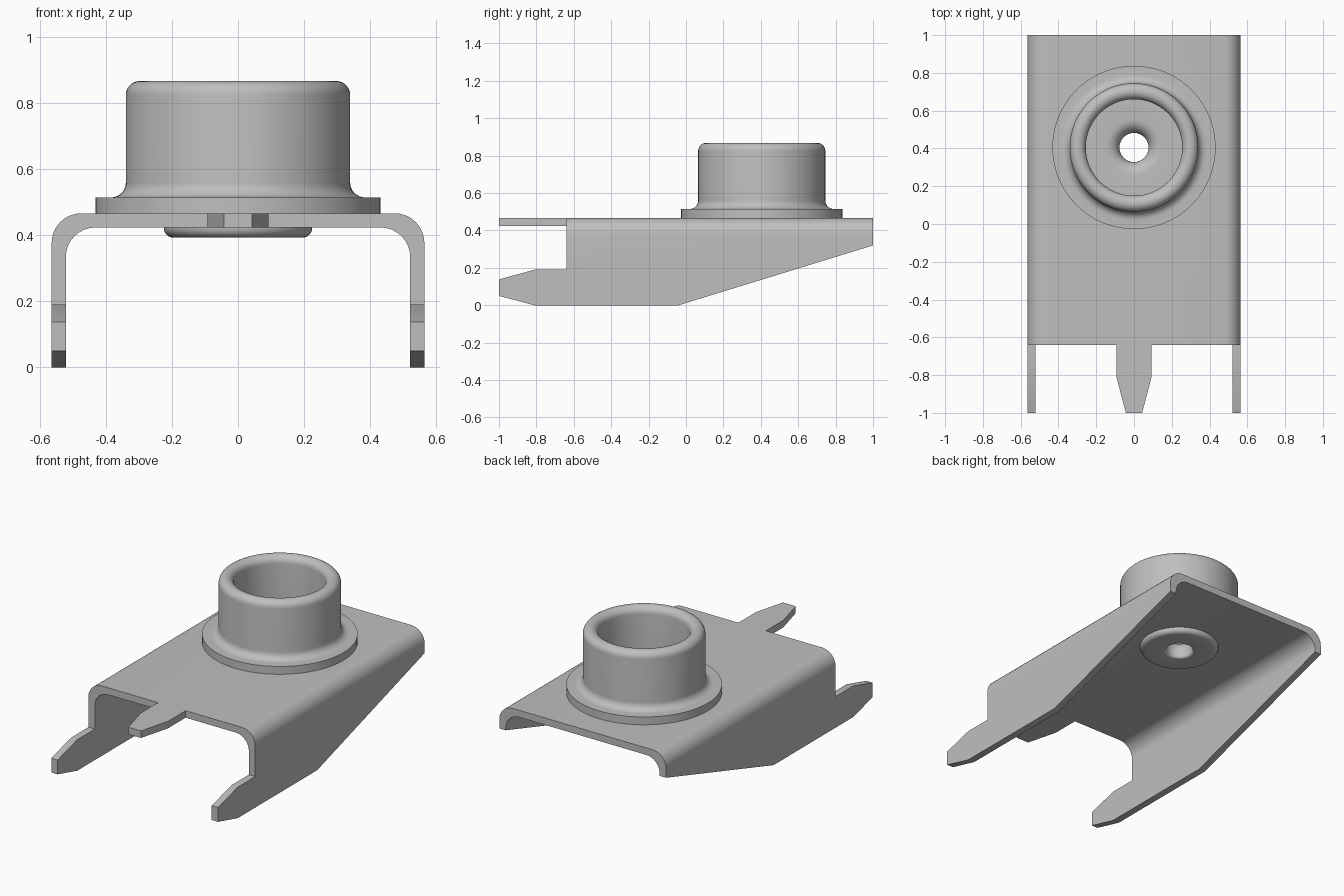
import bpy, bmesh
from math import cos, sin, pi, radians

cube = bpy.data.objects.get("Cube")
if cube:
    bpy.data.objects.remove(cube, do_unlink=True)

metal = bpy.data.materials.new("grey metal")
metal.use_nodes = True
GREY = (0.52, 0.52, 0.52, 1)
metal.diffuse_color = GREY
metal.node_tree.nodes["Principled BSDF"].inputs["Base Color"].default_value = GREY


def make_object(name, bm):
    bmesh.ops.recalc_face_normals(bm, faces=bm.faces)
    mesh = bpy.data.meshes.new(name)
    bm.to_mesh(mesh)
    bm.free()
    mesh.materials.append(metal)
    obj = bpy.data.objects.new(name, mesh)
    bpy.context.collection.objects.link(obj)
    return obj


def extrude(name, outline, depth):
    """Extrude a closed outline of 3D points along a vector."""
    bm = bmesh.new()
    face = bm.faces.new([bm.verts.new(p) for p in outline])
    out = bmesh.ops.extrude_face_region(bm, geom=[face])["geom"]
    verts = [v for v in out if isinstance(v, bmesh.types.BMVert)]
    bmesh.ops.translate(bm, verts=verts, vec=depth)
    return make_object(name, bm)


def arc(cx, cz, r, start, end, steps=8):
    angles = [radians(start + (end - start) * i / steps) for i in range(steps + 1)]
    return [(cx + r * cos(a), cz + r * sin(a)) for a in angles]


def lathe(name, profile, y, steps=96):
    """Spin a closed radius/height profile about a vertical axis."""
    bm = bmesh.new()
    rings = []
    for i in range(steps):
        a = 2 * pi * i / steps
        rings.append([bm.verts.new((r * cos(a), y + r * sin(a), z)) for r, z in profile])
    n = len(profile)
    for i in range(steps):
        a, b = rings[i], rings[(i + 1) % steps]
        for j in range(n):
            k = (j + 1) % n
            bm.faces.new((a[j], b[j], b[k], a[k]))
    return make_object(name, bm)


def boolean(obj, cutter, operation):
    mod = obj.modifiers.new(operation.lower(), "BOOLEAN")
    mod.operation = operation
    mod.solver = "EXACT"
    mod.object = cutter
    bpy.context.view_layer.objects.active = obj
    bpy.ops.object.modifier_apply(modifier=mod.name)
    bpy.data.objects.remove(cutter, do_unlink=True)


def smooth(obj):
    bpy.ops.object.select_all(action="DESELECT")
    obj.select_set(True)
    bpy.context.view_layer.objects.active = obj
    bpy.ops.object.shade_smooth_by_angle(angle=radians(30))


WIDTH, TOP, SHEET, BEND = 0.565, 0.467, 0.043, 0.09
CUP_Y = 0.405

# Bent sheet channel: a folded cross-section trimmed to the side outline
outer = [(WIDTH, -0.1)] + arc(WIDTH - BEND, TOP - BEND, BEND, 0, 90)
inner = arc(WIDTH - SHEET - BEND, TOP - SHEET - BEND, BEND, 90, 0) + [(WIDTH - SHEET, -0.1)]
left = outer[::-1]
section = [(-x, z) for x, z in outer] + left + inner[::-1] + [(-x, z) for x, z in inner]
bracket = extrude("folded_bracket", [(x, -1.1, z) for x, z in section], (0, 2.2, 0))

side = [(-1, 0.05), (-0.81, 0), (-0.04, 0), (1, 0.32), (1, 0.6),
        (-0.64, 0.6), (-0.64, 0.19), (-0.81, 0.19), (-1, 0.138)]
trim = extrude("side_trim", [(-1, y, z) for y, z in side], (2, 0, 0))
trim.hide_render = True
boolean(bracket, trim, "INTERSECT")

# Round opening in the plate for the cup
drill = [(CUP_Y, 0.15)]
circle = [(x, y, 0.3) for x, y in arc(0, CUP_Y, 0.15, 0, 354, 59)]
drill = extrude("plate_drill", circle, (0, 0, 0.4))
drill.hide_render = True
boolean(bracket, drill, "DIFFERENCE")
smooth(bracket)

# Tapered front pin in the plane of the plate
half = [(0.093, -0.64), (0.093, -0.81), (0.043, -1)]
pin = half + [(-x, y) for x, y in half[::-1]]
extrude("front_pin", [(x, y, TOP - SHEET) for x, y in pin], (0, 0, SHEET))

# Hollow flanged cup with a rolled rim, pierced floor and riveted foot
profile = [(0.15, TOP), (0.432, TOP), (0.432, 0.515)]
profile += arc(0.385, 0.56, 0.045, 270, 180)
profile += arc(0.2975, 0.8255, 0.0425, 0, 180, 14)
profile += [(0.255, 0.515)]
profile += arc(0.148, 0.444, 0.071, 90, 180)
profile += arc(0.092, 0.408, 0.015, 180, 270, 4)
profile += arc(0.195, 0.423, 0.03, 270, 360, 6)
profile += [(0.225, TOP - SHEET), (0.15, TOP - SHEET)]
smooth(lathe("flanged_cup", profile, CUP_Y))
